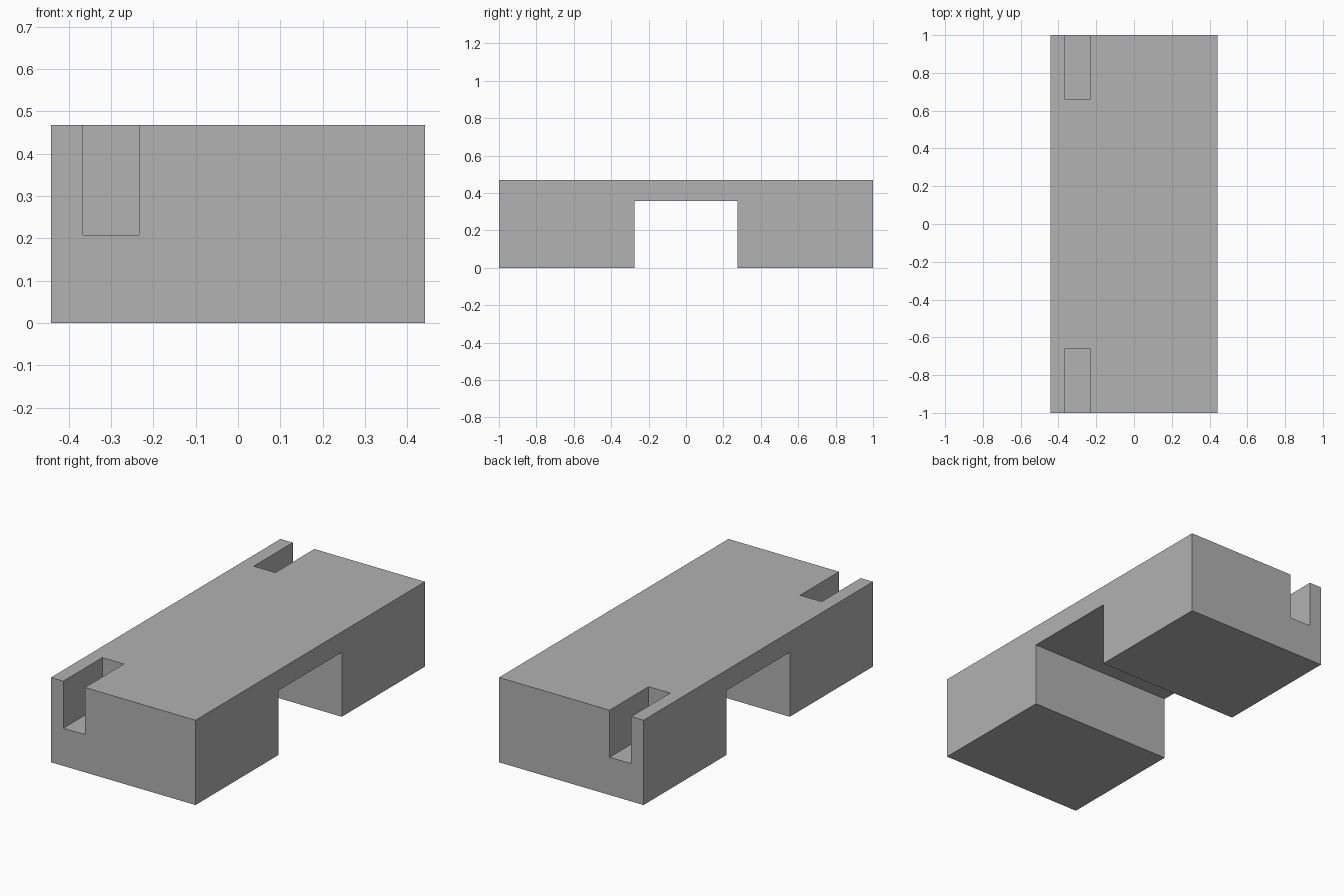
import bpy
import bmesh
from mathutils import Matrix, Vector

if "Cube" in bpy.data.objects:
    bpy.data.objects.remove(bpy.data.objects["Cube"], do_unlink=True)

HALF_X, HALF_Y, TOP = 0.441, 1.0, 0.468
ARCH_Y, ARCH_Z = 0.275, 0.356
SLOT_X, SLOT_W, SLOT_Z, SLOT_DEPTH = -0.3, 0.132, 0.208, 0.34
OVER = 0.1

# Material
grey = bpy.data.materials.new("plain_grey")
grey.use_nodes = True
colour = (0.445, 0.445, 0.445, 1)
grey.diffuse_color = colour
grey.node_tree.nodes["Principled BSDF"].inputs["Base Color"].default_value = colour


def add_object(name, bm):
    bmesh.ops.recalc_face_normals(bm, faces=bm.faces)
    mesh = bpy.data.meshes.new(name)
    bm.to_mesh(mesh)
    bm.free()
    mesh.materials.append(grey)
    obj = bpy.data.objects.new(name, mesh)
    bpy.context.collection.objects.link(obj)
    return obj


def box(name, low, high):
    low, high = Vector(low), Vector(high)
    bm = bmesh.new()
    bmesh.ops.create_cube(bm, size=1, matrix=Matrix.Translation((low + high) / 2)
                          @ Matrix.Diagonal((high - low).to_4d()))
    return add_object(name, bm)


# Bridge-shaped block: side profile extruded across the width
half = [(ARCH_Y, ARCH_Z), (ARCH_Y, 0), (HALF_Y, 0), (HALF_Y, TOP)]
profile = half + [(-y, z) for y, z in reversed(half)]
bm = bmesh.new()
side = bm.faces.new([bm.verts.new((-HALF_X, y, z)) for y, z in profile])
swept = bmesh.ops.extrude_face_region(bm, geom=[side])["geom"]
bmesh.ops.translate(bm, vec=(2 * HALF_X, 0, 0),
                    verts=[v for v in swept if isinstance(v, bmesh.types.BMVert)])
block = add_object("bridge_block", bm)

# Open slot cut into the top of each end
for name, end in (("front", -1), ("back", 1)):
    ys = sorted((end * (HALF_Y - SLOT_DEPTH), end * (HALF_Y + OVER)))
    cutter = box(name + "_slot_cutter",
                 (SLOT_X - SLOT_W / 2, ys[0], SLOT_Z),
                 (SLOT_X + SLOT_W / 2, ys[1], TOP + OVER))
    cutter.hide_render = True
    cutter.hide_set(True)
    cut = block.modifiers.new(name + "_slot", "BOOLEAN")
    cut.operation = "DIFFERENCE"
    cut.solver = "EXACT"
    cut.object = cutter

# Bake the cuts and drop the cutters
bpy.context.view_layer.objects.active = block
for cut in list(block.modifiers):
    cutter = cut.object
    bpy.ops.object.modifier_apply(modifier=cut.name)
    bpy.data.objects.remove(cutter, do_unlink=True)
